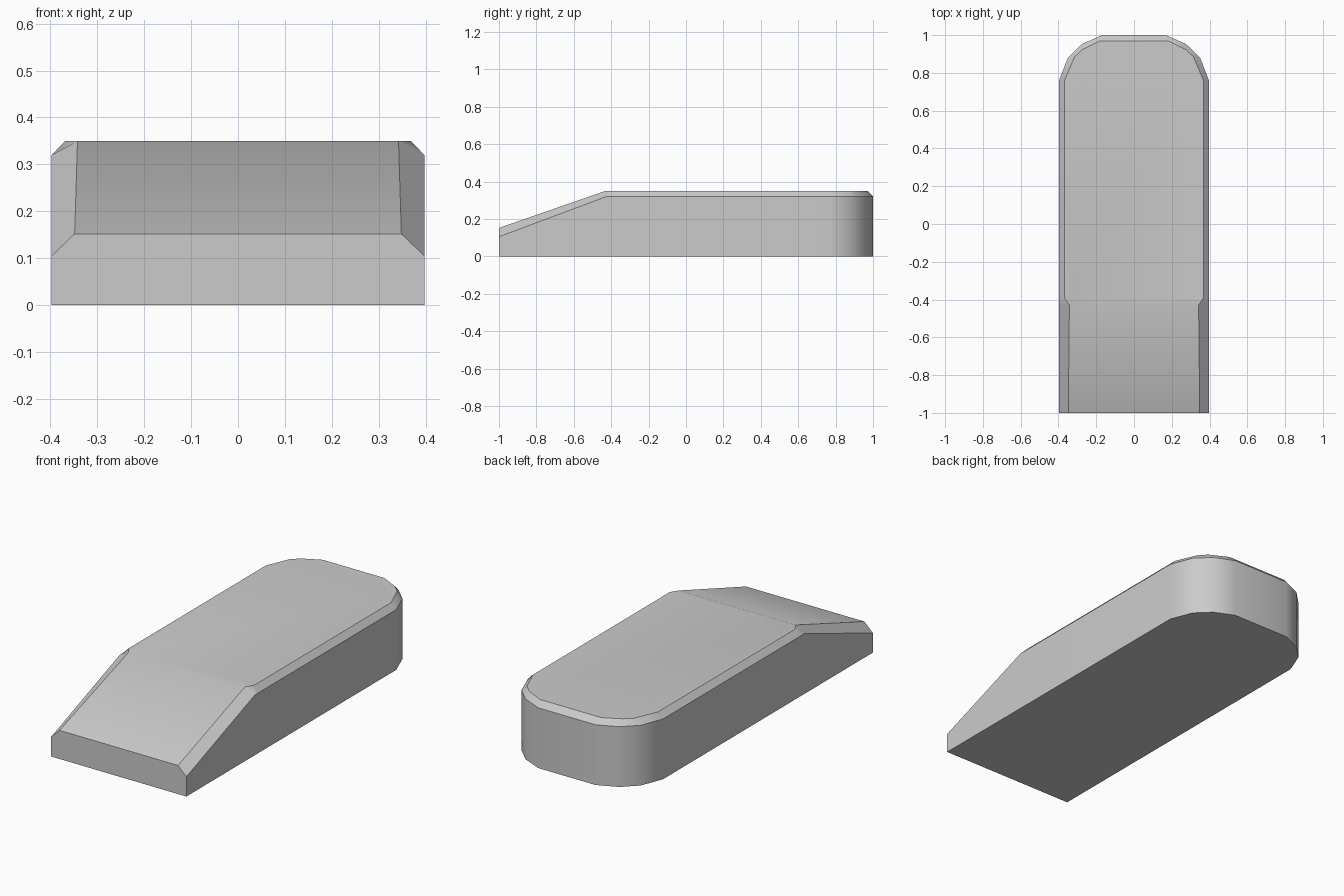
import bpy
import bmesh

cube = bpy.data.objects.get("Cube")
if cube:
    bpy.data.objects.remove(cube, do_unlink=True)

# One plain grey material
grey = bpy.data.materials.new("light_grey")
grey.use_nodes = True
colour = (0.6, 0.6, 0.6, 1)
grey.diffuse_color = colour
grey.node_tree.nodes["Principled BSDF"].inputs["Base Color"].default_value = colour

# Half outline, front to back: shoulder (x, y, z) and chamfered top rim (x, y, z)
HIGH, LOW = 0.35, 0.32
half = [
    ((0.397, -1.0, 0.105), (0.348, -1.0, 0.152)),
    ((0.397, -0.425, LOW), (0.342, -0.43, HIGH)),
    ((0.397, -0.4, LOW), (0.368, -0.39, HIGH)),
    ((0.397, 0.76, LOW), (0.368, 0.76, HIGH)),
    ((0.35, 0.88, LOW), (0.315, 0.885, HIGH)),
    ((0.275, 0.953, LOW), (0.275, 0.922, HIGH)),
    ((0.168, 1.0, LOW), (0.18, 0.97, HIGH)),
]


def mirror(p):
    return (-p[0], p[1], p[2])


# Full loop, counter-clockwise from above
loop = half + [(mirror(s), mirror(t)) for s, t in reversed(half)]

bm = bmesh.new()
base = [bm.verts.new((s[0], s[1], 0)) for s, t in loop]
shoulder = [bm.verts.new(s) for s, t in loop]
rim = [bm.verts.new(t) for s, t in loop]
n = len(loop)

# Walls and chamfer
for i in range(n - 1):
    j = i + 1
    bm.faces.new((base[i], base[j], shoulder[j], shoulder[i]))
    bm.faces.new((shoulder[i], shoulder[j], rim[j], rim[i]))

# Front end, front slope, flat top and underside
bm.faces.new((base[-1], base[0], shoulder[0], rim[0], rim[-1], shoulder[-1]))
bm.faces.new((rim[0], rim[1], rim[-2], rim[-1]))
bm.faces.new(rim[1:-1])
bm.faces.new(base[::-1])
bmesh.ops.recalc_face_normals(bm, faces=bm.faces)

mesh = bpy.data.meshes.new("sloped_block")
bm.to_mesh(mesh)
bm.free()
mesh.materials.append(grey)
block = bpy.data.objects.new("sloped_block", mesh)
bpy.context.collection.objects.link(block)

# Smooth rounded corners while large faces stay flat
bpy.ops.object.select_all(action="DESELECT")
block.select_set(True)
bpy.context.view_layer.objects.active = block
bpy.ops.object.shade_smooth_by_angle(angle=0.52)
weighted = block.modifiers.new("flat_faces", "WEIGHTED_NORMAL")
weighted.keep_sharp = True
